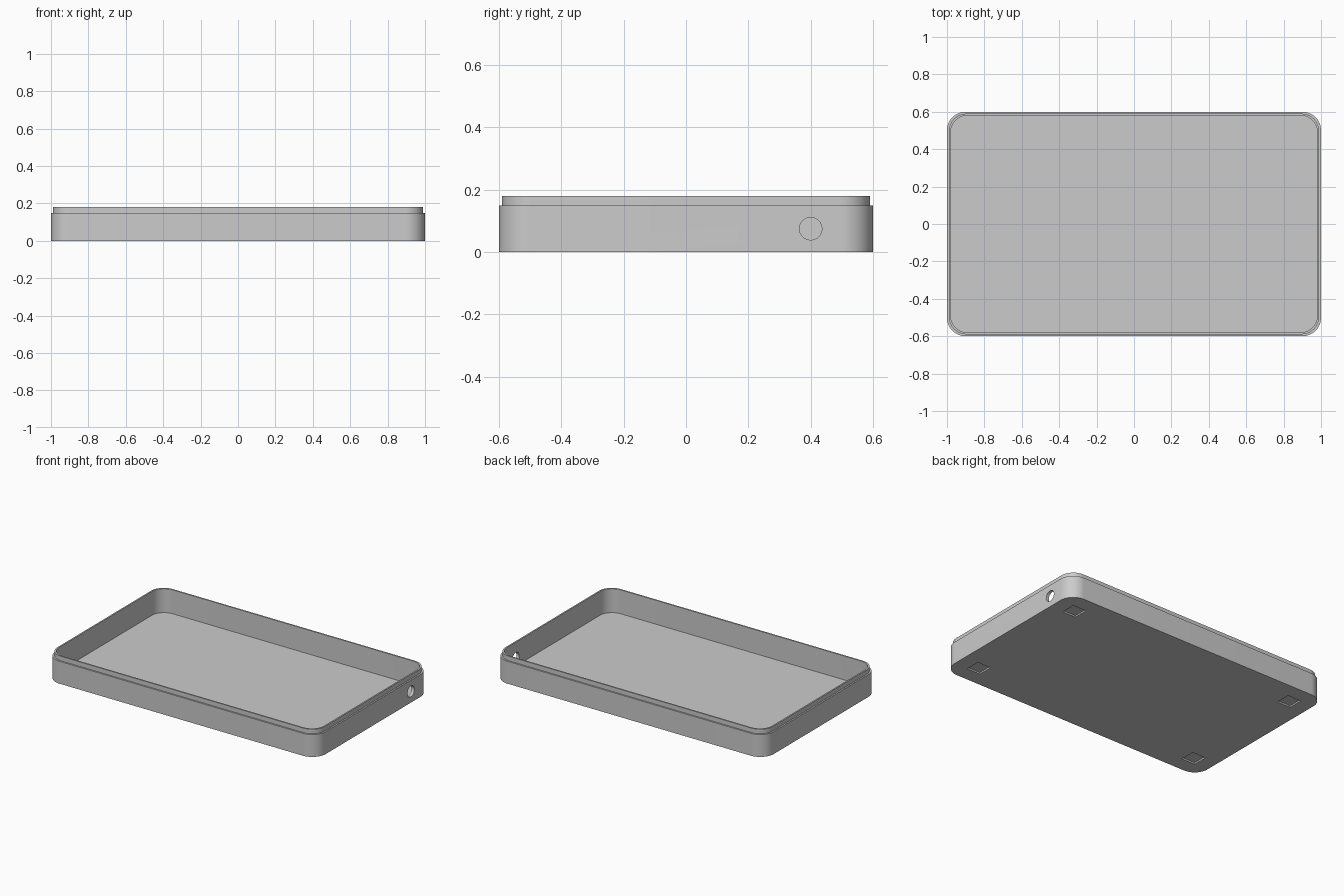
import bpy, bmesh, math
from mathutils import Matrix, Vector

if "Cube" in bpy.data.objects:
    bpy.data.objects.remove(bpy.data.objects["Cube"], do_unlink=True)

HALF_X, HALF_Y, RADIUS = 1.0, 0.6, 0.1
BODY_TOP, LIP_TOP, FLOOR = 0.15, 0.18, 0.02
WALL, STEP = 0.02, 0.01
CORNER_STEPS = 16

grey = bpy.data.materials.new("plain grey")
grey.use_nodes = True
colour = (0.6, 0.6, 0.6, 1)
grey.diffuse_color = colour
grey.node_tree.nodes["Principled BSDF"].inputs["Base Color"].default_value = colour


def rounded_ring(bm, inset, z):
    """Closed loop of vertices on a rounded rectangle."""
    ring = []
    r = RADIUS - inset / 2
    for quarter, (sx, sy) in enumerate([(1, 1), (-1, 1), (-1, -1), (1, -1)]):
        cx = sx * (HALF_X - inset - r)
        cy = sy * (HALF_Y - inset - r)
        for i in range(CORNER_STEPS + 1):
            a = (quarter + i / CORNER_STEPS) * math.pi / 2
            ring.append(bm.verts.new((cx + r * math.cos(a), cy + r * math.sin(a), z)))
    return ring


def make_object(name, bm):
    bmesh.ops.recalc_face_normals(bm, faces=bm.faces)
    mesh = bpy.data.meshes.new(name)
    bm.to_mesh(mesh)
    bm.free()
    mesh.materials.append(grey)
    obj = bpy.data.objects.new(name, mesh)
    bpy.context.collection.objects.link(obj)
    return obj


# Open tray: outer wall, stepped lip, inner wall and floor
bm = bmesh.new()
profile = [(0, 0), (0, BODY_TOP), (STEP, BODY_TOP), (STEP, LIP_TOP),
           (WALL, LIP_TOP), (WALL, FLOOR)]
rings = [rounded_ring(bm, inset, z) for inset, z in profile]
for low, high in zip(rings, rings[1:]):
    for i in range(len(low)):
        j = (i + 1) % len(low)
        bm.faces.new((low[i], low[j], high[j], high[i]))
bm.faces.new(rings[0])
bm.faces.new(rings[-1])
tray = make_object("tray", bm)

# Cutters: cable hole in the left wall and four shallow foot recesses
bm = bmesh.new()
hole_place = Matrix.Translation((HALF_X, 0.4, BODY_TOP / 2)) @ Matrix.Rotation(math.pi / 2, 4, "Y")
bmesh.ops.create_cone(bm, cap_ends=True, segments=48, radius1=0.036, radius2=0.036,
                      depth=0.1, matrix=hole_place)
for sx in (-1, 1):
    for sy in (-1, 1):
        place = Matrix.Translation((sx * 0.85, sy * 0.45, 0))
        bmesh.ops.create_cube(bm, size=1, matrix=place @ Matrix.Diagonal(Vector((0.1, 0.1, 0.02, 1))))
cutter = make_object("cutter", bm)
cutter.hide_render = True

cut = tray.modifiers.new("cut openings", "BOOLEAN")
cut.operation = "DIFFERENCE"
cut.solver = "EXACT"
cut.object = cutter

# Bake the cuts, then remove the helper
depsgraph = bpy.context.evaluated_depsgraph_get()
tray_mesh = bpy.data.meshes.new_from_object(tray.evaluated_get(depsgraph))
tray.modifiers.clear()
tray.data = tray_mesh
bpy.data.objects.remove(cutter, do_unlink=True)

bpy.ops.object.select_all(action="DESELECT")
tray.select_set(True)
bpy.context.view_layer.objects.active = tray
bpy.ops.object.shade_smooth_by_angle(angle=math.radians(30))
